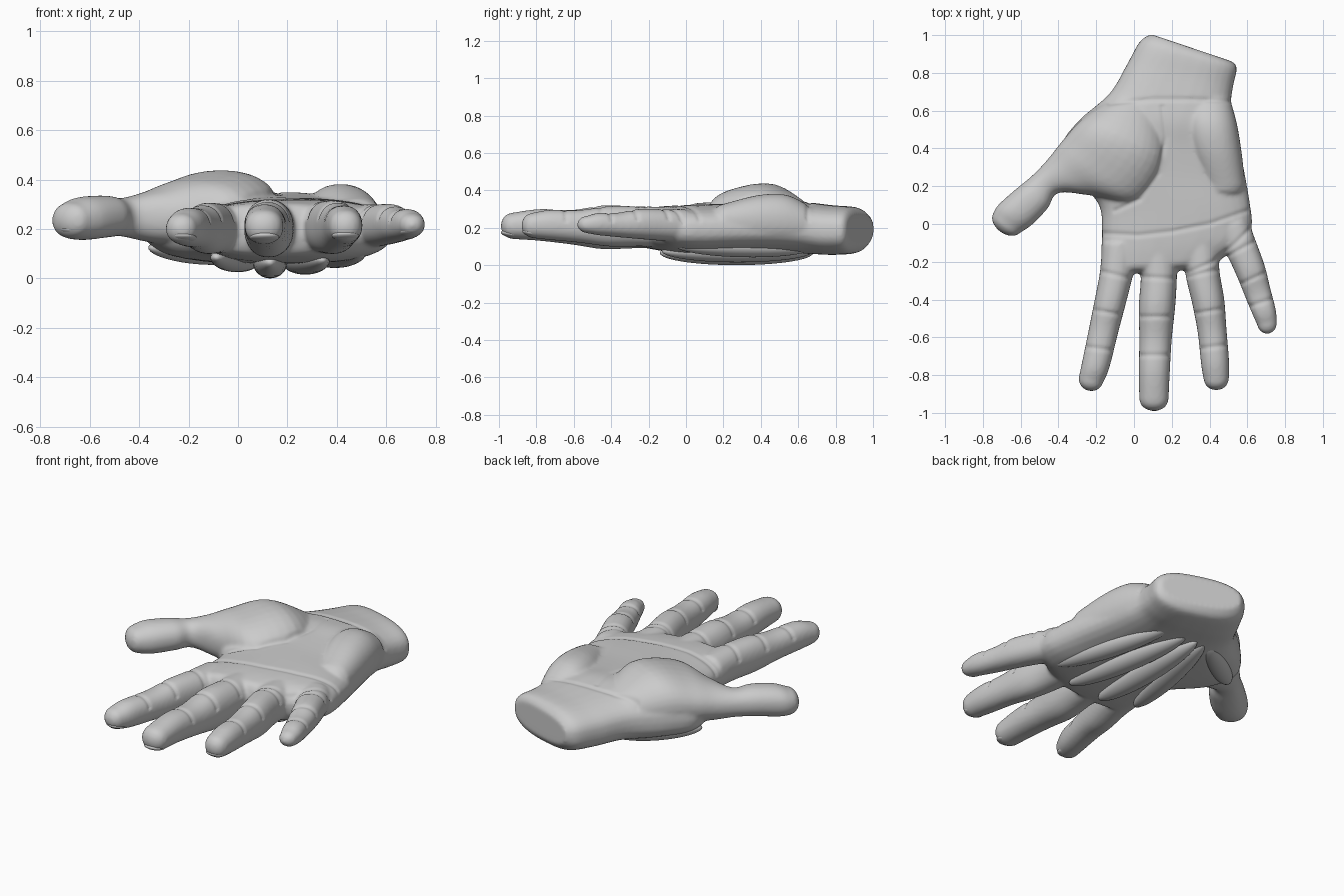
import bpy, bmesh, math
from mathutils import Vector, Matrix

if "Cube" in bpy.data.objects:
    bpy.data.objects.remove(bpy.data.objects["Cube"])

SEG = 32


def spow(v, p):
    return math.copysign(abs(v) ** p, v)


def catmull(a, b, c, d, t):
    return [0.5 * (2 * q + (r - p) * t + (2 * p - 5 * q + 4 * r - s) * t * t
                   + (3 * q - p - 3 * r + s) * t ** 3) for p, q, r, s in zip(a, b, c, d)]


def loft(bm, stations, dome=0.0, n=2.2):
    """Skin of rings; station = left x, y, right x, y, bottom z, top z."""
    st, last = [], len(stations) - 1
    for i in range(last):
        p = [stations[min(max(k, 0), last)] for k in (i - 1, i, i + 1, i + 2)]
        st += [catmull(*p, j / 5) for j in range(5)]
    st.append(list(stations[-1]))
    lx, ly, rx, ry, zb, zt = st[-1]
    fwd = Vector((ly - ry, rx - lx)).normalized()
    back = Vector(((lx + rx) / 2 - (st[0][0] + st[0][2]) / 2,
                   (ly + ry) / 2 - (st[0][1] + st[0][3]) / 2))
    if fwd.dot(back) < 0:
        fwd = -fwd
    # rounded end
    if dome:
        for deg in (25, 45, 62, 76, 86):
            s, o = math.cos(math.radians(deg)), math.sin(math.radians(deg)) * dome
            cx, cy, cz = (lx + rx) / 2 + fwd.x * o, (ly + ry) / 2 + fwd.y * o, (zb + zt) / 2
            dx, dy, dz = (rx - lx) / 2 * s, (ry - ly) / 2 * s, (zt - zb) / 2 * s
            st.append([cx - dx, cy - dy, cx + dx, cy + dy, cz - dz, cz + dz])
    rings = []
    for lx, ly, rx, ry, zb, zt in st:
        ring = []
        for k in range(SEG):
            a = 2 * math.pi * k / SEG
            u, w = spow(math.cos(a), 2 / n), spow(math.sin(a), 2 / n)
            ring.append(bm.verts.new(((lx + rx) / 2 + (rx - lx) / 2 * u,
                                      (ly + ry) / 2 + (ry - ly) / 2 * u,
                                      (zb + zt) / 2 + (zt - zb) / 2 * w)))
        rings.append(ring)
    for r0, r1 in zip(rings, rings[1:]):
        for k in range(SEG):
            m = (k + 1) % SEG
            bm.faces.new((r0[k], r0[m], r1[m], r1[k]))
    bm.faces.new(rings[0])
    bm.faces.new(rings[-1])


def ellipsoid(name, a, b, width, depth):
    """Smooth leaf-shaped body stretched between two points."""
    a, b = Vector(a), Vector(b)
    d = b - a
    y = d.normalized()
    x = y.cross(Vector((0, 0, 1))).normalized()
    z = x.cross(y)
    rot = Matrix((x, y, z)).transposed().to_4x4()
    bm = bmesh.new()
    bmesh.ops.create_uvsphere(bm, u_segments=32, v_segments=20, radius=1)
    bm.transform(Matrix.Translation((a + b) / 2) @ rot
                 @ Matrix.Diagonal((width / 2, d.length / 2, depth / 2, 1)))
    bmesh.ops.recalc_face_normals(bm, faces=bm.faces)
    me = bpy.data.meshes.new(name)
    bm.to_mesh(me)
    bm.free()
    me.shade_smooth()
    bpy.context.collection.objects.link(bpy.data.objects.new(name, me))


bm = bmesh.new()
# wrist and palm
loft(bm, [(.09, 1.005, .52, .86, .11, .275), (.03, .965, .545, .825, .065, .31),
          (-.04, .84, .525, .73, .055, .32), (-.13, .69, .515, .64, .06, .335),
          (-.29, .55, .535, .53, .06, .35), (-.38, .42, .56, .40, .06, .34),
          (-.34, .27, .59, .25, .06, .33), (-.19, .11, .615, .10, .06, .325),
          (-.17, -.05, .625, .0, .065, .32), (-.175, -.16, .60, -.08, .075, .315),
          (-.16, -.23, .47, -.18, .09, .305)], .05, 2.6)
# heel of the palm on the little finger side
loft(bm, [(.3, .68, .51, .66, .12, .31), (.27, .55, .545, .53, .1, .375),
          (.29, .4, .57, .38, .1, .375), (.36, .22, .59, .2, .12, .33)], .08)
# thumb with its mound
loft(bm, [(-.1, .68, .13, .6, .12, .33), (-.27, .56, .17, .34, .1, .435),
          (-.38, .44, .02, .12, .12, .405), (-.455, .345, -.22, .15, .145, .355),
          (-.535, .26, -.40, .165, .17, .325), (-.625, .185, -.455, .085, .165, .335),
          (-.715, .105, -.535, .0, .155, .33), (-.745, .06, -.6, -.045, .16, .31)], .06)
# four fingers
fingers = {
    "index": [(-.17, -.1, .03, -.1, .10, .30), (-.18, -.25, -.01, -.29, .10, .305),
              (-.21, -.41, -.048, -.44, .10, .305), (-.24, -.56, -.085, -.58, .12, .285),
              (-.277, -.74, -.13, -.76, .13, .285), (-.292, -.81, -.163, -.84, .14, .265)],
    "middle": [(.03, -.1, .23, -.1, .09, .31), (.036, -.28, .227, -.29, .09, .315),
               (.025, -.44, .218, -.44, .085, .32), (.028, -.61, .2, -.61, .11, .295),
               (.025, -.78, .19, -.78, .13, .3), (.028, -.93, .183, -.93, .14, .28)],
    "ring": [(.25, -.1, .45, -.08, .10, .31), (.275, -.28, .452, -.24, .10, .315),
             (.31, -.43, .478, -.40, .10, .315), (.338, -.58, .49, -.56, .12, .295),
             (.355, -.74, .503, -.72, .135, .295), (.368, -.82, .503, -.82, .145, .28)],
    "little": [(.43, -.05, .6, .03, .12, .3), (.495, -.17, .645, -.09, .13, .3),
               (.55, -.29, .692, -.22, .14, .3), (.59, -.39, .722, -.34, .15, .28),
               (.63, -.485, .75, -.45, .16, .28), (.65, -.53, .757, -.515, .17, .265)]}
for f in fingers.values():
    loft(bm, f, .06)
bmesh.ops.recalc_face_normals(bm, faces=bm.faces)
me = bpy.data.meshes.new("hand")
bm.to_mesh(me)
bm.free()
hand = bpy.data.objects.new("hand", me)
bpy.context.collection.objects.link(hand)

# fuse everything into one skin
bpy.context.view_layer.objects.active = hand
hand.select_set(True)
rm = hand.modifiers.new("fuse", 'REMESH')
rm.mode = 'VOXEL'
rm.voxel_size = 0.01
sm = hand.modifiers.new("soften", 'SMOOTH')
sm.factor, sm.iterations = 0.5, 8
for m in ("fuse", "soften"):
    bpy.ops.object.modifier_apply(modifier=m)

# creases on the palm side
creases = [[(.15, .62), (.17, .46), (.13, .27), (.03, .13), (-.1, .07)],
           [(-.16, -.05), (.02, -.06), (.2, -.04), (.4, 0), (.6, .07)],
           [(.28, -.26), (.42, -.2), (.54, -.1), (.62, -.02)],
           [(-.13, .64), (.1, .66), (.3, .66), (.52, .65)]]
for f in fingers.values():
    for i in (1, 2, 3):
        t = .3 if i == 2 else .5
        q = [p + (r - p) * t for p, r in zip(f[i], f[i + 1])] if i > 1 else f[1]
        creases.append([(q[0], q[1]), (q[2], q[3])])
segs = [(Vector(a), Vector(b)) for c in creases for a, b in zip(c, c[1:])]
mesh = hand.data
moves = []
for v in mesh.vertices:
    if v.normal.z < .2:
        continue
    p, best = v.co.xy, 1
    for a, b in segs:
        d = b - a
        t = min(max((p - a).dot(d) / d.length_squared, 0), 1)
        best = min(best, (p - a - d * t).length)
    if best < .04:
        moves.append((v.index, v.co - v.normal * .006 * math.exp(-(best / .012) ** 2)))
for i, co in moves:
    mesh.vertices[i].co = co
mesh.shade_smooth()

# raised tendons fanning over the back of the hand
tendons = {"little": ((.31, .67, .09), (.5, -.06, .105), .13, .11),
           "ring": ((.2, .68, .075), (.345, -.13, .075), .14, .12),
           "middle": ((.13, .68, .065), (.13, -.14, .065), .14, .13),
           "index": ((.07, .67, .075), (-.09, -.1, .085), .13, .11),
           "thumb": ((.03, .65, .09), (-.36, .36, .125), .12, .1)}
for k, (a, b, w, d) in tendons.items():
    ellipsoid(k + "_tendon", a, b, w, d)

# nails on the back of each tip
nails = {"index": ((-.207, -.77), (-.235, -.88), .105, .157),
         "middle": ((.107, -.88), (.107, -.99), .12, .157),
         "ring": ((.43, -.78), (.438, -.875), .11, .163),
         "little": ((.685, -.47), (.715, -.57), .085, .18),
         "thumb": ((-.61, .07), (-.71, -.03), .13, .18)}
for k, (a, b, w, z) in nails.items():
    ellipsoid(k + "_nail", (*a, z), (*b, z + .02), w, .04)
